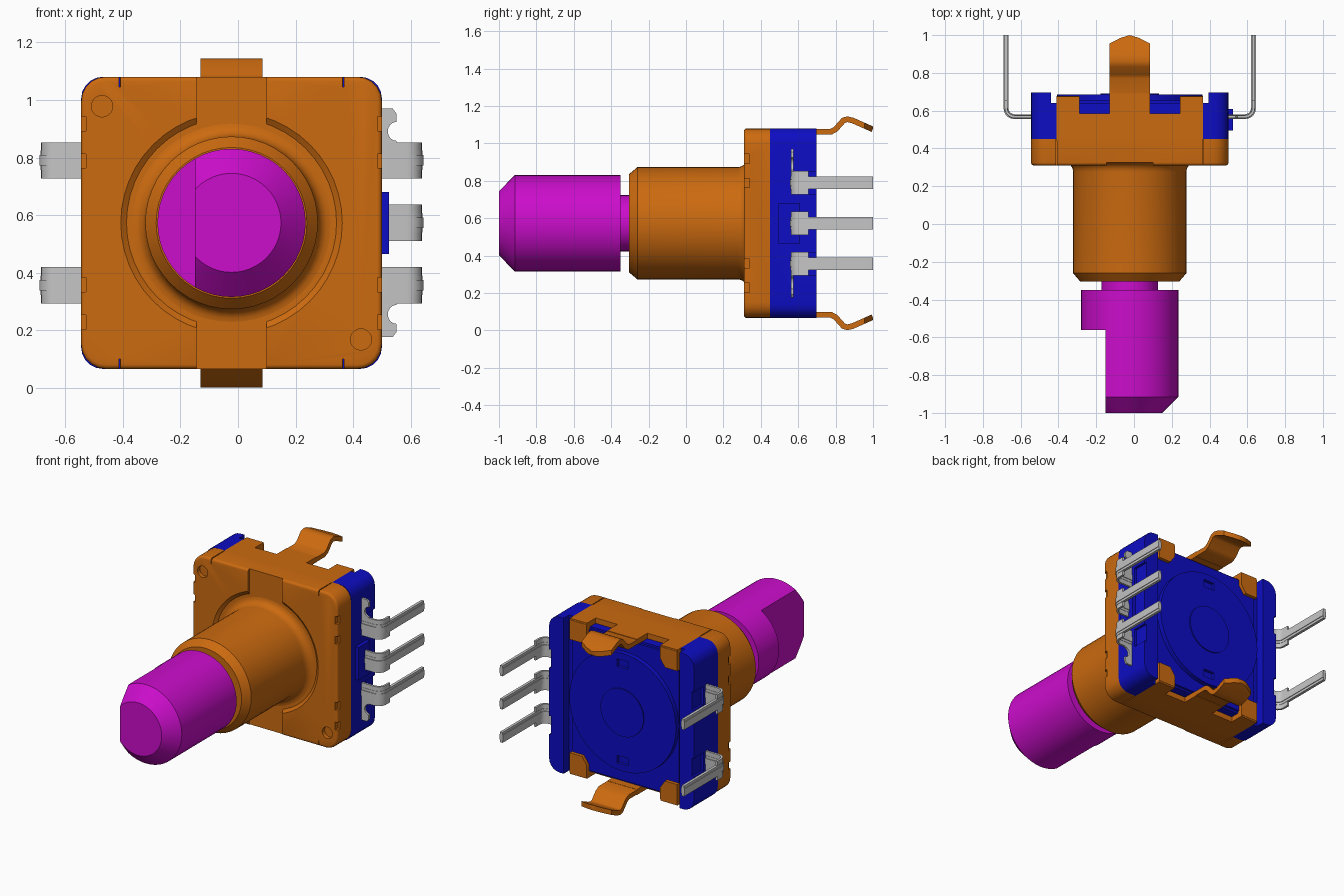
import bpy, bmesh, math
from mathutils import Vector

if "Cube" in bpy.data.objects:
    bpy.data.objects.remove(bpy.data.objects["Cube"])

ORIGIN = Vector((-0.0225, 0, 0.573))   # main axis of the part
HX, HZ = 0.5225, 0.5075                # half width and height of the housing
CAP = 0.388                            # half width of the metal clip
T = 0.035                              # sheet thickness


def material(name, rgb):
    m = bpy.data.materials.new(name)
    m.use_nodes = True
    m.diffuse_color = (*rgb, 1)
    m.node_tree.nodes["Principled BSDF"].inputs["Base Color"].default_value = (*rgb, 1)
    return m


ORANGE = material("orange", (0.60, 0.145, 0.005))
MAGENTA = material("magenta", (0.60, 0.004, 0.60))
BLUE = material("blue", (0.004, 0.004, 0.55))
GREY = material("light grey", (0.56, 0.56, 0.56))

AXES = {"X": lambda u, v, w: (w, u, v),
        "Y": lambda u, v, w: (u, w, v),
        "Z": lambda u, v, w: (u, v, w)}


def finish(name, bm, mat, angle=35):
    bmesh.ops.recalc_face_normals(bm, faces=bm.faces)
    me = bpy.data.meshes.new(name)
    bm.to_mesh(me)
    bm.free()
    me.materials.append(mat)
    ob = bpy.data.objects.new(name, me)
    ob.location = ORIGIN
    bpy.context.collection.objects.link(ob)
    smooth(ob, angle)
    return ob


def select(ob):
    bpy.ops.object.select_all(action="DESELECT")
    ob.select_set(True)
    bpy.context.view_layer.objects.active = ob


def smooth(ob, angle=35):
    select(ob)
    bpy.ops.object.shade_smooth_by_angle(angle=math.radians(angle))


def prism(name, pts, axis, a, b, mat, bevel=0):
    """Extrude a 2D outline from a to b; bevel rounds the rim at a."""
    bm = bmesh.new()
    lo = bm.faces.new([bm.verts.new(AXES[axis](u, v, a)) for u, v in pts])
    hi = [bm.verts.new(AXES[axis](u, v, b)) for u, v in pts]
    bm.faces.new(hi[::-1])
    ring = list(lo.verts)
    for i in range(len(pts)):
        j = (i + 1) % len(pts)
        bm.faces.new((ring[i], ring[j], hi[j], hi[i]))
    if bevel:
        bmesh.ops.recalc_face_normals(bm, faces=bm.faces)
        bmesh.ops.bevel(bm, geom=list(lo.edges), offset=bevel, segments=3,
                        profile=0.5, affect="EDGES")
    return finish(name, bm, mat)


def box(name, x, y, z, mat):
    return prism(name, [(x[0], z[0]), (x[1], z[0]), (x[1], z[1]), (x[0], z[1])],
                 "Y", y[0], y[1], mat)


def lathe(name, profile, mat, n=48):
    """Spin (radius, y) points around the main axis."""
    bm = bmesh.new()
    rings = [[bm.verts.new((r * math.cos(k * math.tau / n), y, r * math.sin(k * math.tau / n)))
              for k in range(n)] for r, y in profile]
    for p, q in zip(rings, rings[1:]):
        for k in range(n):
            j = (k + 1) % n
            bm.faces.new((p[k], p[j], q[j], q[k]))
    bm.faces.new(rings[0])
    bm.faces.new(rings[-1])
    return finish(name, bm, mat)


def boolean(ob, tools, op="DIFFERENCE"):
    for t in tools:
        m = ob.modifiers.new("cut", "BOOLEAN")
        m.object, m.operation, m.solver = t, op, "EXACT"
        select(ob)
        bpy.ops.object.modifier_apply(modifier=m.name)
        bpy.data.objects.remove(t)
    smooth(ob)


def rounded(hx, hz, r, n=5):
    pts = []
    for q, (sx, sz) in enumerate([(1, 1), (-1, 1), (-1, -1), (1, -1)]):
        for k in range(n + 1):
            a = (q + k / n) * math.pi / 2
            pts.append((sx * (hx - r) + r * math.cos(a), sz * (hz - r) + r * math.sin(a)))
    return pts


def band(path, t):
    """Outline of a sheet of thickness t centred on a path."""
    pts = [Vector(p) for p in path]
    left, right = [], []
    for i, p in enumerate(pts):
        d1 = (p - pts[max(i - 1, 0)]).normalized()
        d2 = (pts[min(i + 1, len(pts) - 1)] - p).normalized()
        d = (d1 + d2).normalized()
        scale = 1 / max(d.dot(d2 if d2.length else d1), 0.5)
        nrm = Vector((-d.y, d.x)) * t / 2 * scale
        left.append(tuple(p + nrm))
        right.append(tuple(p - nrm))
    return left + right[::-1]


# Front plate with recess around the bushing, slits, edge notches and dimples
plate = prism("front_plate", rounded(HX, HZ, 0.085), "Y", 0.31, 0.45, ORANGE, bevel=0.015)
cuts = [lathe("cut", [(0.385, 0.2), (0.385, 0.31), (0.365, 0.325)], ORANGE)]
cuts.append(box("cut", (-0.122, 0.122), (0.2, 0.325), (-0.6, 0.6), ORANGE))
for s in (-1, 1):
    dimple = lathe("cut", [(0.037, 0.25), (0.037, 0.335)], ORANGE, 20)
    dimple.location += Vector((s * 0.45, 0, -s * 0.405))
    cuts.append(dimple)
    for e in (-1, 1):
        cuts.append(box("cut", (s * CAP - 0.003, s * CAP + 0.003), (0.2, 0.5),
                        sorted((e * (HZ - T), e * 0.6)), ORANGE))
        for z in (0.345, 0.215):
            cuts.append(box("cut", sorted((s * (HX - 0.016), s * 0.6)), (0.2, 0.34),
                            (e * z - 0.025, e * z + 0.025), ORANGE))
bpy.context.view_layer.update()
boolean(plate, cuts)

# Threaded-collar style bushing with a fillet at the base
fillet = [(0.345 - 0.045 * math.sin(a), 0.325 - 0.05 * (1 - math.cos(a)))
          for a in (math.pi / 2 * k / 5 for k in range(6))]
lathe("bushing", [(0.262, -0.305), (0.30, -0.26)] + fillet[::-1] + [(0.345, 0.35)], ORANGE)

# Shaft with neck, chamfered tip and a flat
lathe("shaft_neck", [(0.15, -0.36), (0.15, -0.29)], MAGENTA)
shaft = lathe("shaft", [(0.172, -1.0), (0.2575, -0.915), (0.2575, -0.35)], MAGENTA)
boolean(shaft, [box("cut", (-0.4, -0.1275), (-1.1, -0.56), (-0.4, 0.4), MAGENTA)])

# Blue body with two side columns and a lowered middle
body = prism("rear_body", rounded(HX, HZ, 0.075), "Y", 0.45, 0.697, BLUE)
cuts = [box("cut", (-0.418, 0.418), (0.64, 0.8), (-0.6, 0.6), BLUE)]
for e in (-1, 1):
    cuts.append(box("cut", (-CAP, CAP), (0.4, 0.8), sorted((e * (HZ - T), e * 0.6)), BLUE))
    # shallow pockets where the terminals leave the body
    for s in (-1, 1):
        cuts.append(box("cut", sorted((s * (HX - 0.015), s * 0.6)), (0.6, 0.8),
                        (e * 0.217 - 0.06, e * 0.217 + 0.06), BLUE))
boolean(body, cuts)
box("body_core", (-0.385, 0.385), (0.6, 0.655), (-0.46, 0.46), BLUE)
disc = lathe("rear_disc", [(0.385, 0.62), (0.385, 0.685)], BLUE)
boolean(disc, [box("cut", (-0.04, 0.04), (0.665, 0.8), sorted((e * 0.29, e * 0.34)), BLUE)
               for e in (-1, 1)])
lathe("rear_hub", [(0.155, 0.66), (0.155, 0.692)], BLUE)
box("side_block", (HX - 0.01, HX + 0.025), (0.495, 0.61), (-0.108, 0.107), BLUE)

# Metal clip: wrap plates, folded rear tabs and bent mounting lugs
half = [(CAP, 0.44), (CAP, 0.675), (0.265, 0.675), (0.265, 0.585), (0.1075, 0.585), (0.1075, 0.69)]
wrap = half + [(-x, y) for x, y in reversed(half)]
tab = [(CAP, HZ - 0.01), (0.265, HZ - 0.01), (0.265, 0.42), (0.3, 0.37), (CAP, 0.37)]
lug = [(0.60, 0.489), (0.775, 0.489), (0.80, 0.503), (0.842, 0.55),
       (0.862, 0.556), (0.89, 0.55), (0.998, 0.502)]
tip = [(-0.1075, 0.55), (0.1075, 0.55), (0.1075, 0.955), (0.05, 0.985),
       (0, 1.0), (-0.05, 0.985), (-0.1075, 0.955)]
for e, side in ((1, "upper"), (-1, "lower")):
    prism(side + "_clip", wrap, "Z", e * HZ, e * (HZ - T), ORANGE)
    for s, hand in ((1, "left"), (-1, "right")):
        prism(f"{side}_{hand}_tab", [(s * x, e * z) for x, z in tab], "Y", 0.645, 0.677, ORANGE)
    arm = prism(side + "_lug", [(y, e * z) for y, z in band(lug, 0.03)],
                "X", -0.1075, 0.1075, ORANGE)
    boolean(arm, [prism("cut", tip, "Z", -1, 1, ORANGE)], "INTERSECT")

# Bent terminals: wide foot plus narrow ribbed leg
R = 0.045
END = 0.655
bend = [(END - R + R * math.sin(a), 0.568 + R * (1 - math.cos(a)))
        for a in (math.pi / 2 * k / 5 for k in range(6))]


def terminal(name, s, z):
    foot = [(0.47, 0.568)] + bend + [(END, 0.655)]
    leg = [(0.47, 0.568)] + bend + [(END, 1.0)]
    for part, path, w, t in (("foot", foot, 0.063, 0.014), ("leg", leg, 0.034, 0.018),
                             ("rib", leg, 0.018, 0.026)):
        prism(f"{name}_{part}", [(s * x, y) for x, y in band(path, t)],
              "Z", z - w, z + w, GREY)


for z, place in ((0.217, "upper"), (0, "middle"), (-0.217, "lower")):
    terminal(f"left_{place}_terminal", 1, z)
    if z:
        terminal(f"right_{place}_terminal", -1, z)

# Lead frame strip ends with a round bite, beside the left terminals
for e, side in ((1, "upper"), (-1, "lower")):
    bite = [(0.573 - 0.03 * math.sin(a), 0.318 + 0.033 * math.cos(a))
            for a in (math.pi * k / 8 for k in range(9))]
    outline = [(0.50, 0.397), (0.56, 0.397), (0.573, 0.38)] + bite + [(0.573, 0.27), (0.50, 0.27)]
    prism(side + "_lead_strip", [(x, e * z) for x, z in outline], "Y", 0.561, 0.575, GREY)
